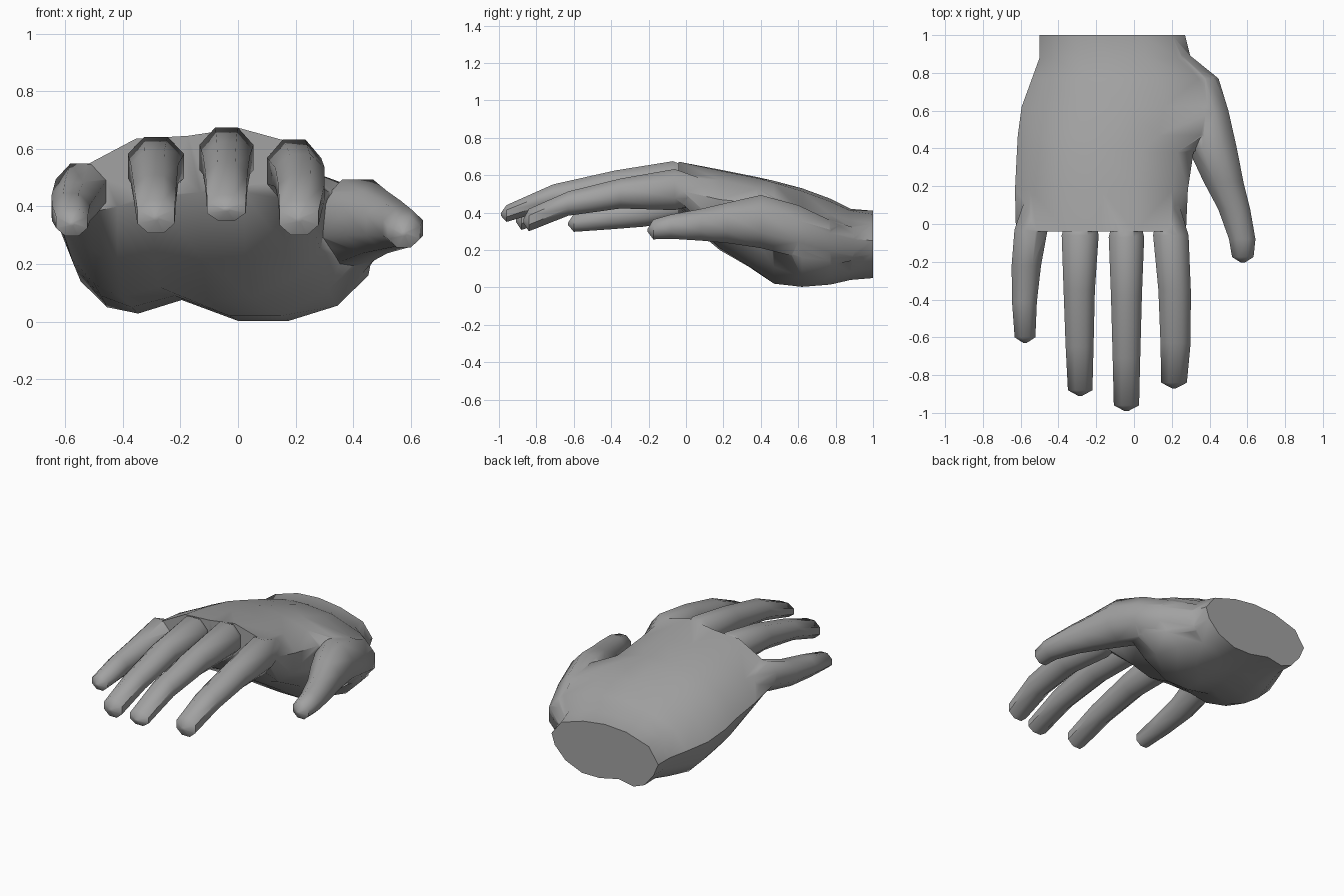
import bpy
import bmesh
import math

cube = bpy.data.objects.get("Cube")
if cube:
    bpy.data.objects.remove(cube, do_unlink=True)

skin = bpy.data.materials.new("grey")
GREY = (0.36, 0.36, 0.36, 1.0)
skin.diffuse_color = GREY
skin.use_nodes = True
skin.node_tree.nodes["Principled BSDF"].inputs["Base Color"].default_value = GREY


def loft(name, rings):
    """Bridge rings with equal point counts and close both ends."""
    bm = bmesh.new()
    loops = [[bm.verts.new(p) for p in ring] for ring in rings]
    n = len(loops[0])
    for a, b in zip(loops, loops[1:]):
        for i in range(n):
            j = (i + 1) % n
            bm.faces.new((a[i], a[j], b[j], b[i]))
    bm.faces.new(loops[0])
    bm.faces.new(loops[-1])
    bmesh.ops.recalc_face_normals(bm, faces=bm.faces)
    mesh = bpy.data.meshes.new(name)
    bm.to_mesh(mesh)
    bm.free()
    mesh.materials.append(skin)
    obj = bpy.data.objects.new(name, mesh)
    bpy.context.collection.objects.link(obj)
    return obj


def palm_ring(y, xs, side_z, tops, bottoms):
    """Cross-section: side points, five heights above and eight below."""
    x0, x1 = xs
    over = [x0 + (x1 - x0) * f for f in (.09, .3, .5, .7, .91)]
    under = [x0 + (x1 - x0) * f for f in (.045, .13, .23, .37, .55, .715, .87, .97)]
    ring = [(x0, y, side_z[0])]
    ring += [(x, y, z) for x, z in zip(over, tops)]
    ring.append((x1, y, side_z[1]))
    ring += [(x, y, z) for x, z in reversed(list(zip(under, bottoms)))]
    return ring


def digit(name, stations):
    """Eight-sided finger through (x, y, z, half width, half height)."""
    x, y, z, w, h = stations[-1]
    stations = stations + [(x, y - 0.03, z - 0.005, w * 0.15, h * 0.15)]
    angles = [math.radians(22.5 + 45 * i) for i in range(8)]
    return loft(name, [[(x + w * 1.08 * math.cos(a), y, z + h * 1.08 * math.sin(a))
                        for a in angles] for x, y, z, w, h in stations])


# Palm and wrist, from the wrist cut to the knuckles
hand = loft("hand", [
    palm_ring(1.00, (-.50, .27), (.25, .25), (.35, .40, .41, .39, .34),
              (.17, .09, .06, .08, .05, .05, .10, .18)),
    palm_ring(.88, (-.50, .30), (.25, .26), (.36, .41, .42, .41, .36),
              (.17, .09, .055, .08, .045, .04, .08, .16)),
    palm_ring(.77, (-.54, .43), (.26, .31), (.38, .455, .475, .46, .39),
              (.15, .065, .04, .08, .02, .015, .06, .13)),
    palm_ring(.62, (-.595, .485), (.28, .32), (.42, .505, .53, .515, .43),
              (.14, .05, .028, .075, .003, .003, .055, .16)),
    palm_ring(.47, (-.615, .45), (.31, .41), (.46, .55, .57, .56, .485),
              (.19, .09, .05, .09, .02, .02, .11, .20)),
    palm_ring(.38, (-.62, .315), (.34, .45), (.47, .565, .59, .585, .53),
              (.22, .13, .085, .12, .08, .085, .15, .25)),
    palm_ring(.18, (-.63, .285), (.38, .47), (.51, .60, .63, .625, .575),
              (.31, .25, .20, .22, .22, .21, .25, .33)),
    palm_ring(-.04, (-.625, .275), (.43, .52), (.535, .635, .645, .672, .62),
              (.39, .38, .40, .43, .45, .45, .44, .46)),
])

digits = [
    # Four fingers, each curving down to a blunt tip
    digit("little_finger", [
        (-.53, .18, .43, .03, .03), (-.545, -.03, .455, .088, .095),
        (-.57, -.22, .405, .078, .08), (-.58, -.41, .378, .066, .068),
        (-.577, -.60, .345, .055, .048)]),
    digit("ring_finger", [
        (-.28, .20, .51, .03, .03), (-.285, -.06, .54, .098, .102),
        (-.29, -.35, .515, .083, .078), (-.288, -.65, .447, .074, .062),
        (-.285, -.88, .365, .065, .058)]),
    digit("middle_finger", [
        (-.04, .20, .54, .03, .03), (-.04, -.07, .57, .094, .105),
        (-.04, -.38, .545, .082, .08), (-.04, -.71, .487, .073, .064),
        (-.04, -.96, .395, .067, .045)]),
    digit("index_finger", [
        (.18, .20, .51, .03, .03), (.195, -.06, .523, .094, .11),
        (.215, -.35, .502, .086, .08), (.22, -.63, .448, .08, .065),
        (.212, -.84, .36, .068, .06)]),
    # Thumb, growing out of the side of the palm
    digit("thumb", [
        (.19, .93, .23, .06, .08), (.335, .77, .24, .113, .12),
        (.375, .60, .30, .125, .14), (.415, .40, .352, .13, .142),
        (.475, .22, .345, .105, .108), (.53, .08, .335, .085, .085),
        (.573, -.08, .325, .07, .065), (.576, -.175, .31, .057, .053)]),
]

# Fuse the digits into the palm as one skin
bpy.ops.object.select_all(action='DESELECT')
hand.select_set(True)
bpy.context.view_layer.objects.active = hand
for part in digits:
    union = hand.modifiers.new("fuse", 'BOOLEAN')
    union.operation = 'UNION'
    union.solver = 'EXACT'
    union.object = part
    bpy.ops.object.modifier_apply(modifier=union.name)
    bpy.data.objects.remove(part, do_unlink=True)
bpy.ops.object.shade_smooth_by_angle(angle=math.radians(50))
